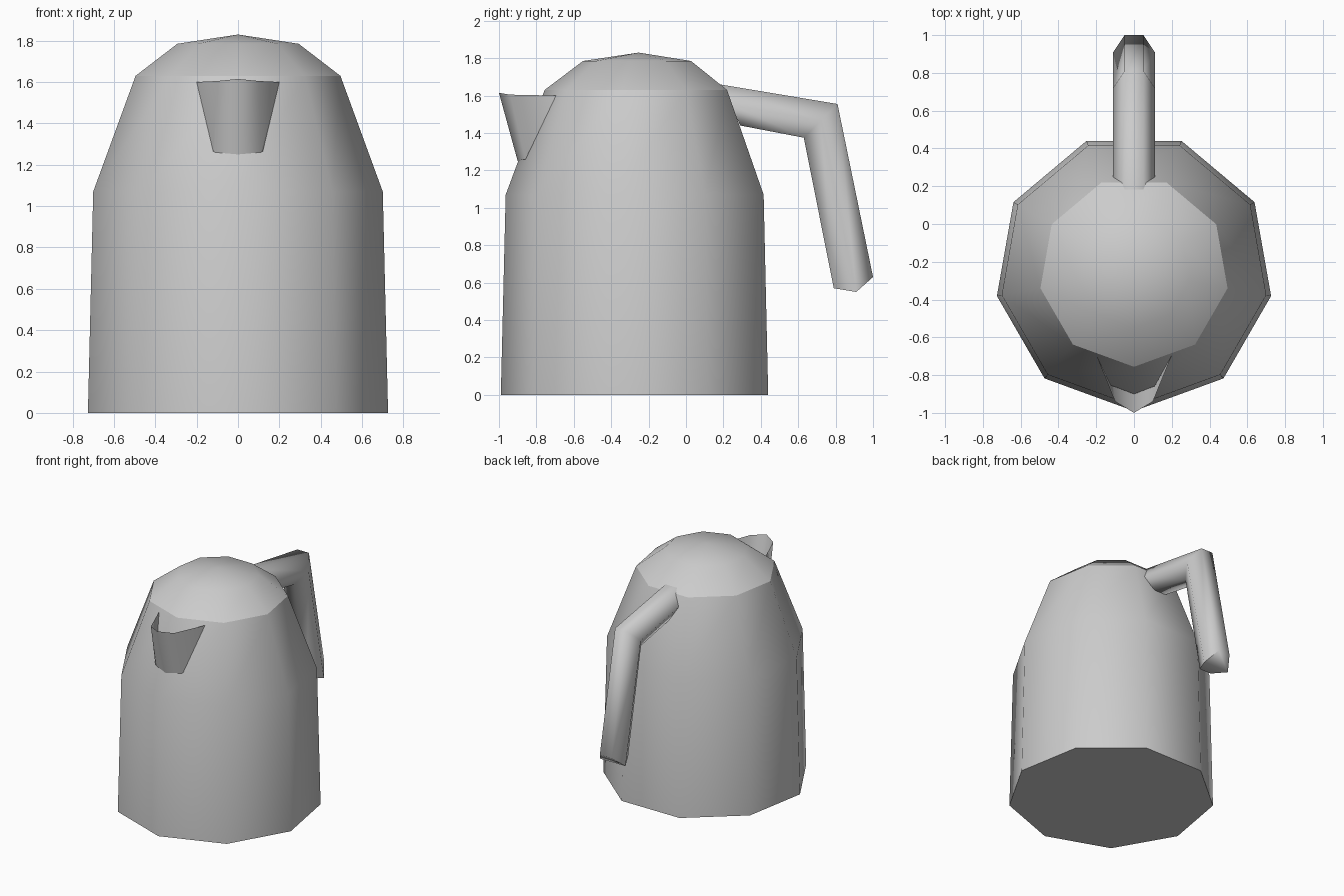
import bpy, bmesh
from math import radians, cos, sin

cube = bpy.data.objects.get("Cube")
if cube:
    bpy.data.objects.remove(cube, do_unlink=True)

SIDES = 9
AXIS_Y = -0.253

grey = bpy.data.materials.new("light_grey")
grey.use_nodes = True
colour = (0.6, 0.6, 0.6, 1)
grey.diffuse_color = colour
bsdf = next(n for n in grey.node_tree.nodes if n.type == 'BSDF_PRINCIPLED')
bsdf.inputs["Base Color"].default_value = colour


def finish(name, bm, angle, recalc=True):
    """Turn a bmesh into a smooth object, sharp above the given angle."""
    if recalc:
        bmesh.ops.recalc_face_normals(bm, faces=bm.faces[:])
    mesh = bpy.data.meshes.new(name)
    bm.to_mesh(mesh)
    bm.free()
    mesh.materials.append(grey)
    obj = bpy.data.objects.new(name, mesh)
    bpy.context.collection.objects.link(obj)
    bpy.ops.object.select_all(action='DESELECT')
    obj.select_set(True)
    bpy.context.view_layer.objects.active = obj
    bpy.ops.object.shade_smooth_by_angle(angle=radians(angle))
    return obj


def ring(bm, r, z):
    """Nine-sided ring with one corner facing the front."""
    turns = [radians(-90 + i * 360 / SIDES) for i in range(SIDES)]
    return [bm.verts.new((r * cos(a), AXIS_Y + r * sin(a), z)) for a in turns]


def bridge(bm, a, b, closed=True):
    n = len(a)
    for i in range(n if closed else n - 1):
        j = (i + 1) % n
        bm.faces.new((a[i], a[j], b[j], b[i]))


# Body: tapered wall with a flat base
bm = bmesh.new()
rings = [ring(bm, r, z) for r, z in ((0.737, 0), (0.711, 1.07), (0.503, 1.63))]
for low, high in zip(rings, rings[1:]):
    bridge(bm, low, high)
bm.faces.new(rings[0][::-1])
finish("body", bm, 50, recalc=False)

# Lid: faceted dome rising to a point
bm = bmesh.new()
rim, shoulder = ring(bm, 0.503, 1.63), ring(bm, 0.298, 1.785)
bridge(bm, rim, shoulder)
tip = bm.verts.new((0, AXIS_Y, 1.83))
for i in range(SIDES):
    bm.faces.new((shoulder[i], shoulder[(i + 1) % SIDES], tip))
finish("lid", bm, 60, recalc=False)

# Spout: open pointed lip against the front of the body
bm = bmesh.new()
half_top = [(0.2, -0.695, 1.6), (0.1, -0.94, 1.605)]
half_low = [(0.12, -0.855, 1.265), (0.11, -0.858, 1.26)]


def mirrored(half, middle):
    pts = [(-x, y, z) for x, y, z in half] + [middle] + half[::-1]
    return [bm.verts.new(p) for p in pts]


top = mirrored(half_top, (0, -1.0, 1.615))
low = mirrored(half_low, (0, -0.9, 1.25))
bridge(bm, low, top, closed=False)
finish("spout", bm, 60, recalc=False)

# Handle: six-sided bar bent once; each station is (outer, ridge, inner) in y, z
stations = [
    ((0.18, 1.66), (0.24, 1.55), (0.29, 1.44)),
    ((0.81, 1.555), (0.72, 1.465), (0.63, 1.375)),
    ((1.0, 0.63), (0.91, 0.55), (0.79, 0.57)),
]
bm = bmesh.new()
loops = []
for outer, ridge, inner in stations:
    half = [(0.05, outer), (0.11, ridge), (0.05, inner)]
    section = half + [(-x, p) for x, p in half[::-1]]
    loops.append([bm.verts.new((x, y, z)) for x, (y, z) in section])
for a, b in zip(loops, loops[1:]):
    bridge(bm, a, b)
# End caps are folded along the ridge line
for v in (loops[0], loops[-1]):
    bm.faces.new((v[0], v[1], v[4], v[5]))
    bm.faces.new((v[1], v[2], v[3], v[4]))
finish("handle", bm, 64, recalc=True)
